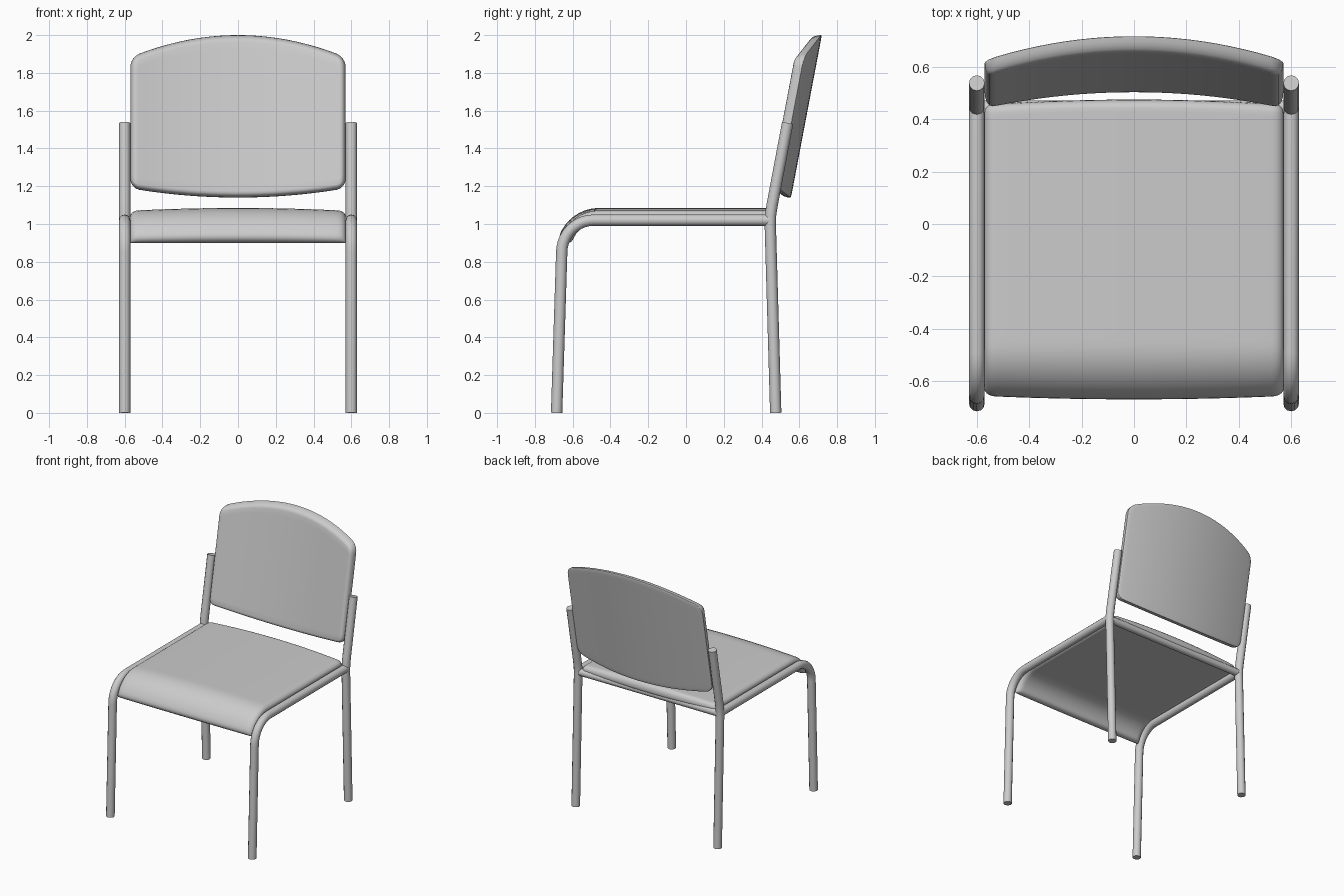
import bpy, bmesh, math

if "Cube" in bpy.data.objects:
    bpy.data.objects.remove(bpy.data.objects["Cube"])

EDGE = [0, .002, .007, .015, .026, .04]


def spaced(n):
    """0..1 parameters, packed tightly near both ends for rounded rims"""
    mid = [.04 + .92 * i / n for i in range(1, n)]
    return EDGE + mid + [1 - e for e in reversed(EDGE)]


def smooth(obj, angle=40):
    bpy.ops.object.select_all(action='DESELECT')
    obj.select_set(True)
    bpy.context.view_layer.objects.active = obj
    bpy.ops.object.shade_smooth_by_angle(angle=math.radians(angle))


def rim(d, r):
    """Quarter-round thickness factor at distance d from an edge"""
    k = 1 - min(max(d, 0) / r, 1)
    return math.sqrt(max(0, 1 - k * k))


def corner(x, w, r):
    """How far a rounded corner cuts back at position x"""
    e = max(0, abs(x) - (w - r))
    return r - math.sqrt(max(0, r * r - e * e))


def pad(name, point, nu, nv):
    """Cushion: two sheets from point(u, v, side) that meet at the rim"""
    bm = bmesh.new()
    us, vs = spaced(nu), spaced(nv)
    for side in (1, -1):
        g = [[bm.verts.new(point(u, v, side)) for v in vs] for u in us]
        for i in range(len(us) - 1):
            for j in range(len(vs) - 1):
                bm.faces.new((g[i][j], g[i + 1][j], g[i + 1][j + 1], g[i][j + 1]))
    bmesh.ops.remove_doubles(bm, verts=bm.verts, dist=1e-5)
    bmesh.ops.recalc_face_normals(bm, faces=bm.faces)
    me = bpy.data.meshes.new(name)
    bm.to_mesh(me)
    bm.free()
    obj = bpy.data.objects.new(name, me)
    bpy.context.collection.objects.link(obj)
    smooth(obj)


def tube(name, pts, r):
    cu = bpy.data.curves.new(name, 'CURVE')
    cu.dimensions = '3D'
    cu.bevel_depth = r
    cu.bevel_resolution = 4
    cu.use_fill_caps = True
    sp = cu.splines.new('POLY')
    sp.points.add(len(pts) - 1)
    for p, co in zip(sp.points, pts):
        p.co = (*co, 1)
    obj = bpy.data.objects.new(name, cu)
    bpy.context.collection.objects.link(obj)
    bpy.ops.object.select_all(action='DESELECT')
    obj.select_set(True)
    bpy.context.view_layer.objects.active = obj
    bpy.ops.object.convert(target='MESH')
    smooth(bpy.context.view_layer.objects.active)


W = .57

# Seat: flat cushion whose front rolls down
BEND, R, ANG = -.46, .18, math.radians(77)


def seat_point(u, v, side):
    x = (2 * u - 1) * W
    rear = .475 - .02 * (x / W) ** 2 - corner(x, W, .03)
    flat = rear - BEND
    length = flat + R * ANG
    s = v * length
    a = max(0, s - flat) / R
    y = rear - s if s < flat else BEND - R * math.sin(a)
    z = 1.04 - R + R * math.cos(a)
    f = rim(W - abs(x), .04) * rim(min(s, length - s), .03)
    h = (.03 + .015 * (1 - (x / W) ** 2)) * f if side > 0 else -.03 * f
    return x, y - h * math.sin(a), z + h * math.cos(a)


pad("seat", seat_point, 16, 40)


# Backrest: leaning panel, curved in plan, with arched top and bottom
def back_point(u, v, side):
    x = (2 * u - 1) * W
    c = corner(x, W, .05)
    top, bottom = 2 - .36 * x * x - c, 1.14 + .15 * x * x + c
    z = bottom + v * (top - bottom)
    f = rim(W - abs(x), .03) * rim(min(z - bottom, top - z), .03)
    y = .552 + .19 * (z - 1.14) - .06 * (x / .53) ** 2
    return x, y + (-.055 if side > 0 else .004) * f, z


pad("backrest", back_point, 20, 20)

# Frame: bent front leg with side rail, and rear leg with back post
arc = [(-.49 - .168 * math.cos(t), .85 + .17 * math.sin(t))
       for t in [math.pi / 2 * i / 10 for i in range(11)]]
front = [(-.685, 0)] + arc + [(.445, 1.02)]
rear = [(.475, 0), (.446, 1.0), (.448, 1.05), (.456, 1.1), (.538, 1.535)]
for side, x in (("left", -.6), ("right", .6)):
    tube(f"front_leg_{side}", [(x, y, z) for y, z in front], .03)
    tube(f"rear_leg_{side}", [(x, y, z) for y, z in rear], .03)

# Cross bar joining the rear legs under the seat
tube("rear_cross_bar", [(-.6, .445, 1.015), (.6, .445, 1.015)], .027)
